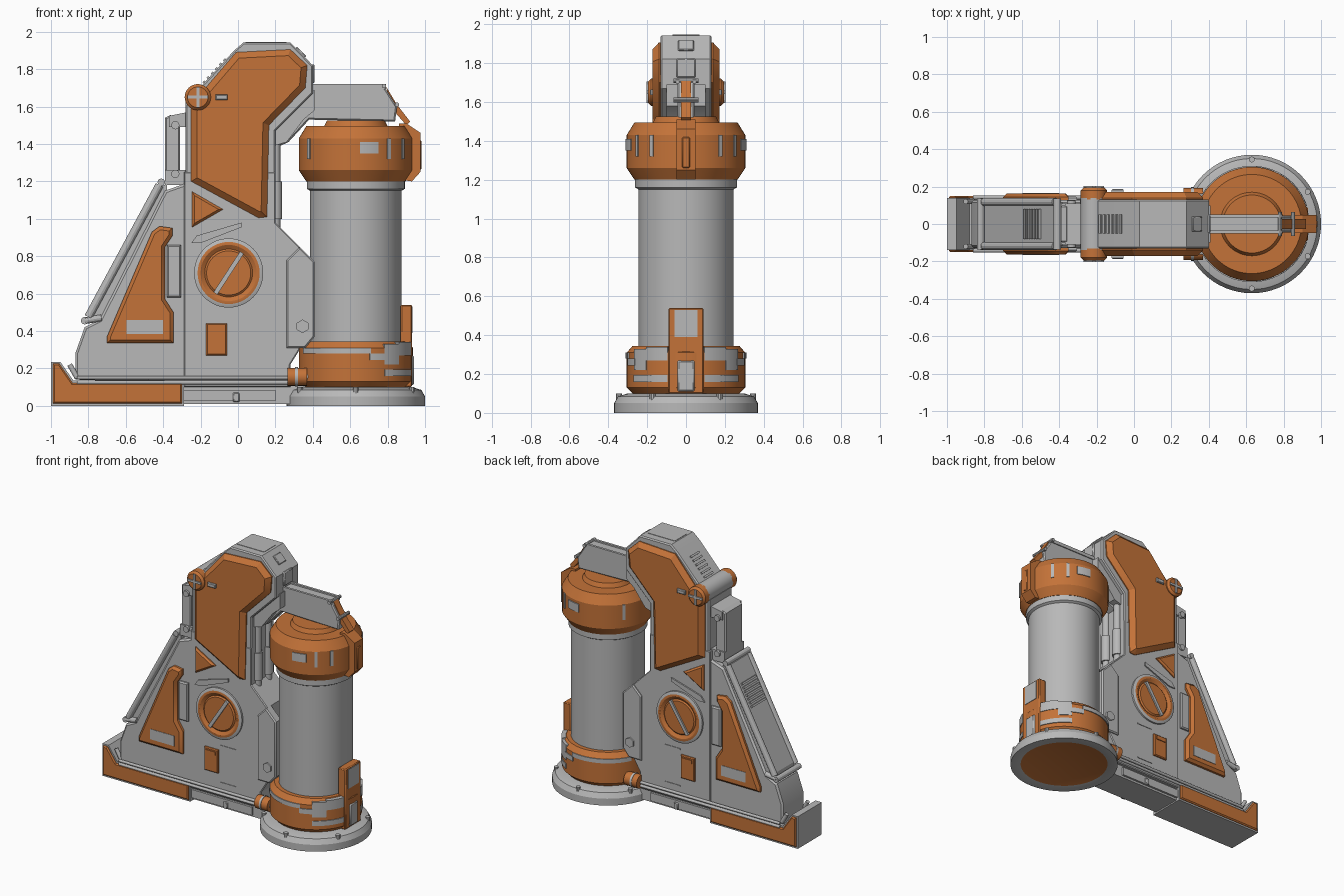
import bpy
import bmesh
from math import radians, cos, sin, pi
from mathutils import Vector, Matrix

cube = bpy.data.objects.get("Cube")
if cube:
    bpy.data.objects.remove(cube, do_unlink=True)


def material(name, rgb):
    mat = bpy.data.materials.new(name)
    mat.use_nodes = True
    colour = (*rgb, 1)
    mat.diffuse_color = colour
    shader = next(n for n in mat.node_tree.nodes if n.type == 'BSDF_PRINCIPLED')
    shader.inputs["Base Color"].default_value = colour
    shader.inputs["Roughness"].default_value = .6
    return mat


GREY, ORANGE = 0, 1
PALETTE = [material("light grey metal", (.48, .48, .48)),
           material("burnt orange paint", (.55, .17, .04))]
TANK_X = .63
made = []


def finish(name, bm, colour=None, mirror=False, bevel=0):
    """Turn a bmesh into a named object, optionally mirrored front to back."""
    bmesh.ops.recalc_face_normals(bm, faces=bm.faces[:])
    mesh = bpy.data.meshes.new(name)
    for mat in PALETTE:
        mesh.materials.append(mat)
    if colour is not None:
        for face in bm.faces:
            face.material_index = colour
    bm.to_mesh(mesh)
    bm.free()
    obj = bpy.data.objects.new(name, mesh)
    bpy.context.scene.collection.objects.link(obj)
    if bevel:
        mod = obj.modifiers.new("soft edge", 'BEVEL')
        mod.width = bevel
        mod.segments = 1
    if mirror:
        mod = obj.modifiers.new("mirror", 'MIRROR')
        mod.use_axis = (False, True, False)
    made.append(obj)
    return obj


def extrude(name, points, vector, colour, mirror=False, chamfer=0, open_back=False):
    """Extrude a flat outline; chamfer bevels the far cap."""
    bm = bmesh.new()
    vector = Vector(vector)
    near = [bm.verts.new(p) for p in points]
    far = [bm.verts.new(Vector(p) + vector) for p in points]
    cap = bm.faces.new(far)
    if not open_back:
        bm.faces.new(near)
    for i in range(len(points)):
        j = (i + 1) % len(points)
        bm.faces.new((near[i], near[j], far[j], far[i]))
    bmesh.ops.recalc_face_normals(bm, faces=bm.faces[:])
    cap.normal_update()
    if cap.normal.dot(vector) < 0:
        bmesh.ops.reverse_faces(bm, faces=bm.faces[:])
    if chamfer:
        bmesh.ops.inset_region(bm, faces=[cap], thickness=chamfer, depth=chamfer,
                               use_boundary=True, use_even_offset=True)
    return finish(name, bm, colour, mirror)


def slab(name, outline, depth, colour=GREY, chamfer=0):
    """Solid side profile reaching depth on both the front and the back."""
    return extrude(name, [(x, 0, z) for x, z in outline], (0, chamfer - depth, 0),
                   colour, True, chamfer, True)


def plate(name, outline, inner, outer, colour=ORANGE, chamfer=0):
    """Raised side panel on the front, repeated on the back."""
    return extrude(name, [(x, -inner, z) for x, z in outline],
                   (0, inner - outer + chamfer, 0), colour, True, chamfer)


def rect(x0, x1, z0, z1):
    return [(x0, z0), (x1, z0), (x1, z1), (x0, z1)]


def rod(name, start, end, radius, colour=GREY, mirror=False, sides=20):
    bm = bmesh.new()
    start, end = Vector(start), Vector(end)
    axis = end - start
    turn = axis.to_track_quat('Z', 'Y').to_matrix().to_4x4()
    bmesh.ops.create_cone(bm, cap_ends=True, segments=sides, radius1=radius, radius2=radius,
                          depth=axis.length,
                          matrix=Matrix.Translation((start + end) / 2) @ turn)
    return finish(name, bm, colour, mirror)


def box(name, centre, size, colour=GREY, mirror=False, turn=Matrix(), bevel=0):
    bm = bmesh.new()
    matrix = Matrix.Translation(centre) @ turn @ Matrix.Diagonal((*size, 1))
    bmesh.ops.create_cube(bm, size=1, matrix=matrix)
    return finish(name, bm, colour, mirror, bevel)


def lathe(name, profile, place, mirror=False, sides=64):
    """Spin (radius, height, colour of the next strip) points about an axis."""
    bm = bmesh.new()
    rings = []
    for r, h, _ in profile:
        count = sides if r else 1
        rings.append([bm.verts.new(place @ Vector((r * cos(2 * pi * k / sides),
                      r * sin(2 * pi * k / sides), h))) for k in range(count)])
    for low, high, point in zip(rings, rings[1:], profile):
        for k in range(sides):
            corners = [ring[i % len(ring)] for ring, i in
                       ((low, k), (low, k + 1), (high, k + 1), (high, k))]
            face = bm.faces.new(list(dict.fromkeys(corners)))
            face.material_index = point[2]
    return finish(name, bm, None, mirror)


def arc(name, radius, a0, a1, z0, z1, colour=GREY):
    """Thin curved strip hugging the tank, repeated on the back."""
    steps = [radians(a0 + (a1 - a0) * k / 12) for k in range(13)]
    ring = [(r, a) for r, order in ((radius, steps), (radius - .03, steps[::-1])) for a in order]
    return extrude(name, [(TANK_X + r * cos(a), r * sin(a), z0) for r, a in ring],
                   (0, 0, z1 - z0), colour, True)


upright = Matrix.Translation((TANK_X, 0, 0))
sideways = Matrix.Rotation(pi / 2, 4, 'X')

# Tank: flange, barrel, lower band and cap
lathe("tank_flange", [(0, .004, ORANGE), (.3, .004, GREY), (.31, 0, GREY), (.37, 0, GREY),
      (.37, .05, GREY), (.35, .085, GREY), (.3, .1, GREY), (0, .1, GREY)], upright)
lathe("tank_barrel", [(0, .08, GREY), (.245, .08, GREY), (.245, 1.15, GREY),
      (.262, 1.16, GREY), (.262, 1.22, GREY), (0, 1.22, GREY)], upright)
lathe("tank_lower_band", [(.24, .1, ORANGE), (.275, .1, ORANGE), (.305, .13, ORANGE),
      (.305, .31, ORANGE), (.275, .345, ORANGE), (.24, .345, ORANGE)], upright)
lathe("tank_cap", [(0, 1.2, ORANGE), (.265, 1.2, ORANGE), (.305, 1.26, ORANGE),
      (.305, 1.43, ORANGE), (.265, 1.495, ORANGE), (.17, 1.495, ORANGE), (.155, 1.525, ORANGE),
      (0, 1.525, ORANGE)], upright)
for angle in (-90, -30, 30, 90, 150, 210):
    a = radians(angle)
    x, y = TANK_X + .345 * cos(a), .345 * sin(a)
    rod("flange_stud", (x, y, .04), (x, y, .1), .016, sides=10)

# Grey trim on the band and light bars on the cap
arc("band_trim_high", .311, -155, -75, .28, .31)
arc("band_trim_step", .311, -76, -58, .245, .28)
arc("band_trim_low", .311, -60, -18, .16, .195)
arc("band_grey_panel", .309, -60, -42, .22, .33)
arc("band_side_panel", .309, -42, -18, .27, .34)
arc("cap_label", .311, -86, -67, 1.35, 1.41)
for angle in (-35, -55, -145):
    arc("cap_bar", .311, angle - 2, angle + 2, 1.32, 1.43)

# Lower and upper clamps on the tank's outer side
box("lower_clamp", (.9, 0, .32), (.06, .18, .44), ORANGE, bevel=.006)
box("clamp_window", (.93, 0, .46), (.008, .12, .14))
box("clamp_latch", (.925, 0, .19), (.03, .09, .16), bevel=.008)
slab("upper_clamp", [(.86, 1.21), (.93, 1.2), (.975, 1.25), (.975, 1.46), (.9, 1.51),
     (.86, 1.51)], .048, ORANGE)
box("clamp_spine", (.972, 0, 1.34), (.016, .04, .16), ORANGE, bevel=.005)

# Arm reaching over the tank
slab("arm", [(.16, 1.36), (.27, 1.41), (.38, 1.53), (.84, 1.52), (.85, 1.6), (.78, 1.71),
     (.38, 1.71), (.2, 1.6)], .045, chamfer=.008)
slab("arm_root", [(.16, 1.38), (.26, 1.41), (.35, 1.53), (.41, 1.58), (.41, 1.69), (.2, 1.6)], .1)
slab("arm_end_strip", [(.79, 1.71), (.85, 1.61), (.92, 1.52), (.9, 1.5), (.83, 1.58)], .026, ORANGE)
for x, z in ((.78, 1.71), (.85, 1.61)):
    rod("arm_cross_pin", (x, -.065, z), (x, .065, z), .012, sides=10)
plate("arm_top_rail", rect(.38, .79, 1.695, 1.72), .035, .052, GREY)

# Main body: rear wedge, middle block, head and side cheek
slab("rear_wedge", [(-.87, .14), (-.87, .28), (-.82, .42), (-.74, .46), (-.39, 1.15),
     (-.25, 1.2), (-.25, .12)], .128, chamfer=.012)
slab("middle_block", [(-.29, .1), (-.29, 1.25), (.2, 1.25), (.2, .98), (.33, .85), (.33, .3),
     (.28, .22), (.28, .1)], .135, chamfer=.006)
slab("head", [(-.28, 1.2), (-.28, 1.62), (-.02, 1.9), (.03, 1.943), (.28, 1.943), (.4, 1.82),
     (.4, 1.67), (.2, 1.47), (.2, 1.1)], .132, chamfer=.008)
plate("side_cheek", [(.26, .31), (.26, .78), (.33, .85), (.41, .77), (.41, .37), (.36, .31)],
      .09, .15, GREY, .008)
rod("cheek_bolt", (.345, -.1, .425), (.345, -.162, .425), .036, mirror=True, sides=6)
slab("base_beam", rect(-.32, .36, .01, .11), .11)
plate("base_skirt", rect(-.29, .2, .025, .085), .1, .125, GREY)
box("base_clip", (-.01, -.125, .045), (.035, .02, .05), mirror=True, bevel=.005)
rod("rear_riser_pipe", (.2, -.06, .95), (.2, -.06, 1.42), .026, mirror=True)
rod("rear_riser_sleeve", (.2, -.06, 1), (.2, -.06, 1.2), .036, mirror=True)

# Foot with orange sides and an upturned toe
slab("foot", [(-1, 0), (-1, .235), (-.95, .235), (-.88, .135), (-.29, .135), (-.29, 0)], .138)
plate("foot_side", [(-.99, .012), (-.99, .225), (-.955, .225), (-.885, .123), (-.3, .123),
      (-.3, .012)], .12, .15, ORANGE, .008)
rod("toe_bar", (-.9, -.12, .22), (-.86, -.12, .15), .014, mirror=True)

# Rods along the foot ending in an orange fitting
for z in (.125, .15):
    rod("foot_rod", (-.86, -.142, z), (.28, -.142, z), .01, mirror=True, sides=12)
rod("rod_fitting", (.265, -.145, .155), (.37, -.145, .155), .048, ORANGE, True)
rod("fitting_nose", (.36, -.145, .155), (.46, -.145, .155), .02, mirror=True)
rod("fitting_collar", (.305, -.145, .155), (.32, -.145, .155), .052, mirror=True)

# Raised orange side panels
plate("head_panel", [(-.25, 1.2), (-.25, 1.61), (-.01, 1.89), (.28, 1.905), (.37, 1.82),
      (.36, 1.7), (.165, 1.5), (.155, 1.01), (.11, 1.005)], .1, .172, ORANGE, .032)
plate("wedge_panel", [(-.7, .335), (-.7, .37), (-.46, .93), (-.42, .96), (-.35, .95),
      (-.35, .91), (-.39, .85), (-.39, .57), (-.345, .5), (-.345, .335)], .1, .162, ORANGE, .018)
plate("panel_label", rect(-.595, -.4, .385, .46), .155, .165, GREY)
plate("corner_panel", [(-.245, 1.145), (-.245, .955), (-.08, 1.05)], .1, .155, ORANGE, .012)
plate("latch_panel", rect(-.17, -.06, .27, .44), .1, .15, ORANGE, .006)
plate("latch_notch", rect(-.155, -.075, .4, .425), .145, .156, ORANGE)
plate("wedge_rib", rect(-.38, -.305, .58, .86), .1, .148, GREY, .008)
plate("brow_strip", [(-.25, .87), (-.22, .91), (.02, .98), (.02, .955), (-.2, .87)],
      .12, .145, GREY)
for z in (.2, .47):
    plate("block_seam_strip", rect(-.05, .08, z, z + .008), .12, .139, GREY)

# Round dial with a diagonal bar
lathe("dial", [(.185, .1, GREY), (.185, .148, GREY), (.166, .156, ORANGE), (.15, .156, ORANGE),
      (.128, .142, ORANGE), (.118, .15, ORANGE), (0, .15, ORANGE)],
      Matrix.Translation((-.05, 0, .71)) @ sideways, True, 48)
box("dial_bar", (-.05, -.15, .71), (.26, .022, .024), mirror=True,
    turn=Matrix.Rotation(radians(-57), 4, 'Y'))

# Pivot shaft and crossed knobs
rod("pivot_shaft", (-.215, -.14, 1.65), (-.215, .14, 1.65), .07, sides=32)
lathe("pivot_knob", [(.07, .13, ORANGE), (.07, .18, ORANGE), (.055, .195, ORANGE),
      (0, .195, ORANGE)], Matrix.Translation((-.215, 0, 1.65)) @ sideways, True, 32)
for angle in (0, 90):
    box("knob_cross", (-.215, -.195, 1.65), (.11, .016, .016), GREY, True,
        Matrix.Rotation(radians(angle), 4, 'Y'))
plate("knob_stay", rect(-.12, -.055, 1.635, 1.665), .16, .186, GREY, .005)

# Slotted rear bracket below the pivot
slab("bracket_post", [(-.39, 1.2), (-.39, 1.54), (-.36, 1.555), (-.31, 1.5), (-.31, 1.26),
     (-.33, 1.2)], .1, chamfer=.008)
slab("bracket_top", [(-.37, 1.49), (-.37, 1.55), (-.27, 1.57), (-.27, 1.49)], .11)
slab("bracket_bottom", rect(-.39, -.26, 1.18, 1.26), .11)
for z in (1.24, 1.5):
    rod("bracket_bolt", (-.335, -.1, z), (-.335, -.125, z), .022, mirror=True, sides=12)

# Sloping back cover with rails, louvres and handle bars
slab("back_cover", [(-.8, .45), (-.8, .49), (-.43, 1.18), (-.38, 1.18), (-.38, 1.1), (-.72, .45)], .115)
rod("cover_rail", (-.8, -.118, .475), (-.42, -.118, 1.18), .022, mirror=True, sides=12)
slope = Matrix.Rotation(radians(-62), 4, 'Y')
for k in range(7):
    t = .6 + k * .035
    box("cover_louvre", (-.806 + .37 * t, 0, .49 + .69 * t), (.014, .16, .016), turn=slope)
for x, z in ((-.82, .455), (-.41, 1.195)):
    rod("cover_cross_bar", (x, -.135, z), (x, .135, z), .02, sides=12)
rod("cover_hook", (-.82, -.12, .455), (-.73, -.12, .47), .018, mirror=True, sides=12)

# Head vents and crest plates
tilt = Matrix.Rotation(radians(-47), 4, 'Y')
for k in range(6):
    box("head_vent_slat", (-.18 + k * .022, 0, 1.73 + k * .0237), (.014, .1, .014), turn=tilt)
tilt = Matrix.Rotation(radians(45), 4, 'Y')
box("crest_plate", (.335, 0, 1.89), (.07, .08, .016), turn=tilt, bevel=.004)
box("brow_plate", (.4, 0, 1.775), (.02, .1, .1), bevel=.006)
box("crest_ridge", (.15, 0, 1.942), (.22, .14, .008))

# Smooth the round parts while keeping edges crisp
bpy.ops.object.select_all(action='DESELECT')
for obj in made:
    obj.select_set(True)
bpy.context.view_layer.objects.active = made[0]
bpy.ops.object.shade_smooth_by_angle(angle=radians(28))
